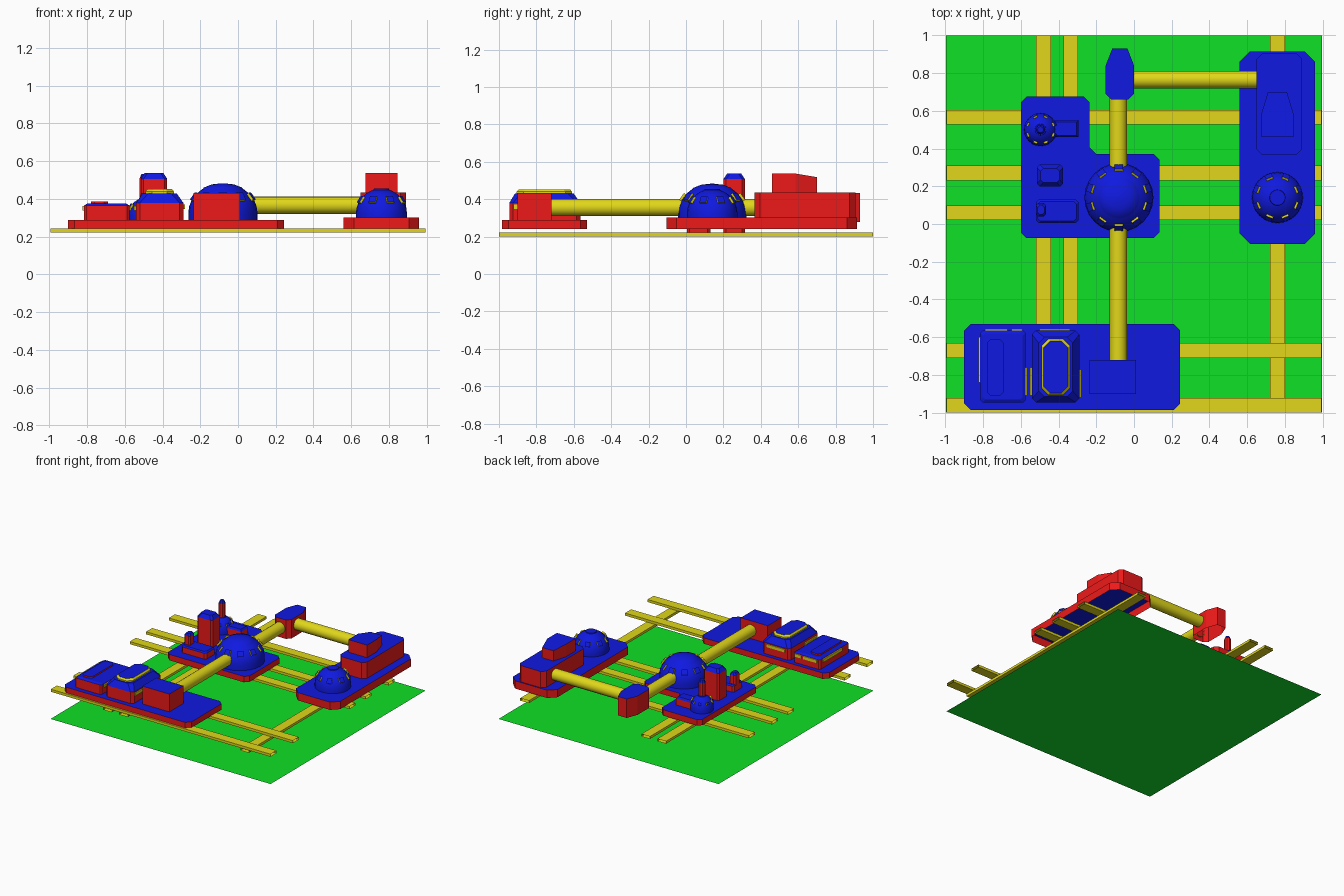
import bpy, bmesh
from math import sin, cos, pi, radians
from mathutils import Matrix, Vector

if "Cube" in bpy.data.objects:
    bpy.data.objects.remove(bpy.data.objects["Cube"])


def mat(name, rgb):
    m = bpy.data.materials.new(name)
    m.diffuse_color = (*rgb, 1)
    m.use_nodes = True
    m.node_tree.nodes["Principled BSDF"].inputs["Base Color"].default_value = m.diffuse_color
    return m


RED = mat("red", (0.85, 0.01, 0.01))
BLUE = mat("blue", (0.005, 0.01, 0.75))
YELLOW = mat("yellow", (0.75, 0.68, 0.01))
GREEN = mat("green", (0.005, 0.75, 0.02))


def finish(name, bm, mats, smooth=False):
    bmesh.ops.remove_doubles(bm, verts=bm.verts, dist=1e-5)
    me = bpy.data.meshes.new(name)
    bm.to_mesh(me)
    bm.free()
    for m in mats:
        me.materials.append(m)
    if smooth:
        me.shade_smooth()
        me.set_sharp_from_angle(angle=radians(35))
    ob = bpy.data.objects.new(name, me)
    bpy.context.collection.objects.link(ob)
    return ob


def loft(name, layers, side=RED, top=BLUE, slots=None, cap=True, matrix=None, smooth=False):
    """Stack outlines (points, z); slots gives the material slot of each wall band."""
    bm = bmesh.new()
    rings = [[bm.verts.new((x, y, z)) for x, y in pts] for pts, z in layers]
    n = len(rings[0])
    for k, (a, b) in enumerate(zip(rings, rings[1:])):
        for i in range(n):
            j = (i + 1) % n
            f = bm.faces.new((a[i], a[j], b[j], b[i]))
            f.material_index = slots[k] if slots else 0
    if cap:
        bm.faces.new(rings[-1]).material_index = 1
    if matrix:
        bm.transform(matrix)
    return finish(name, bm, [side, top], smooth)


def rect(x0, x1, y0, y1, c=0.0):
    """Counter-clockwise rectangle with cut corners."""
    if c == 0:
        return [(x0, y0), (x1, y0), (x1, y1), (x0, y1)]
    return [(x0 + c, y0), (x1 - c, y0), (x1, y0 + c), (x1, y1 - c),
            (x1 - c, y1), (x0 + c, y1), (x0, y1 - c), (x0, y0 + c)]


def circle(x, y, r, n):
    return [(x + r * cos(2 * pi * i / n), y + r * sin(2 * pi * i / n)) for i in range(n)]


def tube(name, a, b, r):
    a, b = Vector(a), Vector(b)
    m = Matrix.Translation(a) @ (b - a).to_track_quat('Z', 'Y').to_matrix().to_4x4()
    ring = circle(0, 0, r, 16)
    loft(name, [(ring, 0), (ring, (b - a).length)], YELLOW, YELLOW, cap=False, matrix=m, smooth=True)


def dome(name, x, y, r, z0, z1, ztop, cap_r, panels, size):
    """Short drum, elliptical shell, stepped crown and raised window panels."""
    h = ztop - z1
    layers = [(circle(x, y, r, 24), z0)]
    for i in range(7):
        t = radians(i * 13)
        if r * cos(t) > cap_r + 0.004:
            layers.append((circle(x, y, r * cos(t), 24), z1 + h * sin(t)))
    zc = z1 + h * (1 - (cap_r / r) ** 2) ** 0.5
    layers += [(circle(x, y, cap_r, 24), zc), (circle(x, y, cap_r * 0.96, 24), zc + 0.006)]
    layers += [(circle(x, y, cap_r * 0.55, 24), zc + (ztop - zc) * 0.8),
               (circle(x, y, cap_r * 0.08, 24), ztop)]
    loft(name, layers, BLUE, BLUE, smooth=True)
    lat = radians(32)
    n = Vector((cos(lat) / r, 0, sin(lat) / h)).normalized()
    for i in range(panels):
        turn = Matrix.Rotation(2 * pi * (i + 0.5) / panels, 4, 'Z')
        m = (Matrix.Translation((x, y, z1)) @ turn
             @ Matrix.Translation((r * cos(lat), 0, h * sin(lat)))
             @ n.to_track_quat('Z', 'Y').to_matrix().to_4x4())
        p = rect(-size, size, -size, size)
        loft(name + "_window", [(p, -0.012), (p, 0.01)], YELLOW, BLUE, matrix=m)


# Ground sheet
loft("ground_sheet", [(rect(-.995, .995, -1, 1), 0)], GREEN, GREEN).data.materials[1] = GREEN

# Rail grid: open-ended box rails, upper layer along x, lower layer along y
for y in (.565, .27, .06, -.67, -.96):
    tubepts = rect(y - .039, y + .039, .222, .243)
    loft("cross_rail", [(tubepts, -.993), (tubepts, .993)], YELLOW, YELLOW, cap=False,
         matrix=Matrix(((0, 0, 1, 0), (1, 0, 0, 0), (0, 1, 0, 0), (0, 0, 0, 1))))
for x in (-.48, -.335, .76):
    tubepts = rect(x - .039, x + .039, .202, .222)
    loft("long_rail", [(tubepts, -1), (tubepts, 1)], YELLOW, YELLOW, cap=False,
         matrix=Matrix(((1, 0, 0, 0), (0, 0, 1, 0), (0, 1, 0, 0), (0, 0, 0, 1))))

# Platforms
front = rect(-.90, .245, -.985, -.53, .035)
loft("front_platform", [(front, .24), (front, .288)])
side = rect(.56, .96, -.105, .915, .055)
loft("side_platform", [(side, .24), (side, .303)])
centre = [(-.57, -.075), (.105, -.075), (.135, -.045), (.135, .34), (.105, .37), (-.20, .37),
          (-.235, .405), (-.235, .645), (-.265, .675), (-.57, .675), (-.60, .645), (-.60, -.045)]
loft("centre_platform", [(centre, .24), (centre, .288)])

# Domes
dome("centre_dome", -.08, .14, .183, .288, .328, .483, .105, 10, .022)
dome("side_dome", .76, .14, .135, .303, .325, .455, .042, 8, .019)
dome("small_dome", -.495, .50, .087, .288, .31, .405, .03, 8, .011)

# Spire on the small dome
loft("spire", [(circle(-.495, .5, .026, 8), .38), (circle(-.495, .5, .026, 8), .51),
               (circle(-.495, .5, .016, 8), .533)], slots=[0, 1])
loft("small_dome_annex", [(rect(-.43, -.295, .46, .55), .288), (rect(-.43, -.295, .46, .55), .34),
                          (rect(-.43, -.305, .47, .54), .355)], slots=[0, 1])

# Tower and stepped block on the centre platform
t0 = rect(-.515, -.375, .2, .315, .015)
loft("tower", [(t0, .222), (t0, .507), (rect(-.495, -.395, .22, .295, .015), .537)], slots=[0, 1])
b0 = rect(-.52, -.295, .005, .13, .015)
loft("low_block", [(b0, .222), (b0, .335), (rect(-.51, -.305, .015, .12, .015), .345)], slots=[0, 1])
c0 = rect(-.52, -.465, .04, .11, .012)
loft("chimney", [(c0, .335), (c0, .415), (rect(-.51, -.475, .05, .10, .012), .432)], slots=[0, 1])

# Connecting tubes and junction house
tube("front_tube", (-.083, -.73, .356), (-.083, .0, .356), .046)
tube("back_tube", (-.083, .28, .356), (-.083, .67, .356), .046)
tube("side_tube", (-.01, .765, .367), (.66, .765, .367), .046)
j = [(-.12, .66), (-.03, .66), (0, .69), (0, .84), (-.035, .93), (-.115, .93), (-.15, .84), (-.15, .69)]
loft("junction_house", [(j, .278), (j, .432)])

# Side building with wedge-shaped upper deck
w = rect(.65, .89, .365, .905, .03)
loft("side_building", [(w, .303), (w, .435)])
deck = [(.675, .46), (.845, .46), (.845, .585), (.81, .70), (.71, .70), (.675, .585)]
d = loft("upper_deck", [(deck, .435), (deck, .537)])
for v in d.data.vertices:
    if v.co.z > .5 and v.co.y > .65:
        v.co.z = .518

# Front platform buildings
a = rect(-.815, -.575, -.945, -.565, .012)
loft("flat_hall", [(a, .288), (a, .365), (rect(-.80, -.59, -.93, -.58, .012), .375)], slots=[0, 1])
r1 = rect(-.78, -.69, -.91, -.61, .02)
loft("flat_hall_skylight", [(r1, .37), (r1, .386)])
a = rect(-.54, -.29, -.945, -.565, .02)
loft("hip_hall", [(a, .288), (a, .38), (rect(-.505, -.325, -.915, -.60, .03), .43)], slots=[0, 1])
r2 = rect(-.49, -.34, -.905, -.61, .035)
loft("hip_hall_ridge", [(r2, .425), (r2, .44), (rect(-.48, -.35, -.895, -.62, .035), .453)],
     side=YELLOW, slots=[0, 0])
a = rect(-.235, .01, -.90, -.72)
loft("tube_house", [(a, .288), (a, .433)])

# Yellow trim strips along the halls
for x0, x1, y0, y1, z in ((-.825, -.815, -.84, -.60, .35), (-.79, -.67, -.565, -.557, .35),
                          (-.65, -.59, -.565, -.557, .35), (-.55, -.54, -.91, -.76, .35),
                          (-.50, -.34, -.565, -.557, .36), (-.29, -.282, -.92, -.77, .36),
                          (-.575, -.567, -.91, -.76, .35)):
    loft("trim_strip", [(rect(x0, x1, y0, y1), z - .012), (rect(x0, x1, y0, y1), z + .012)],
         YELLOW, YELLOW)
